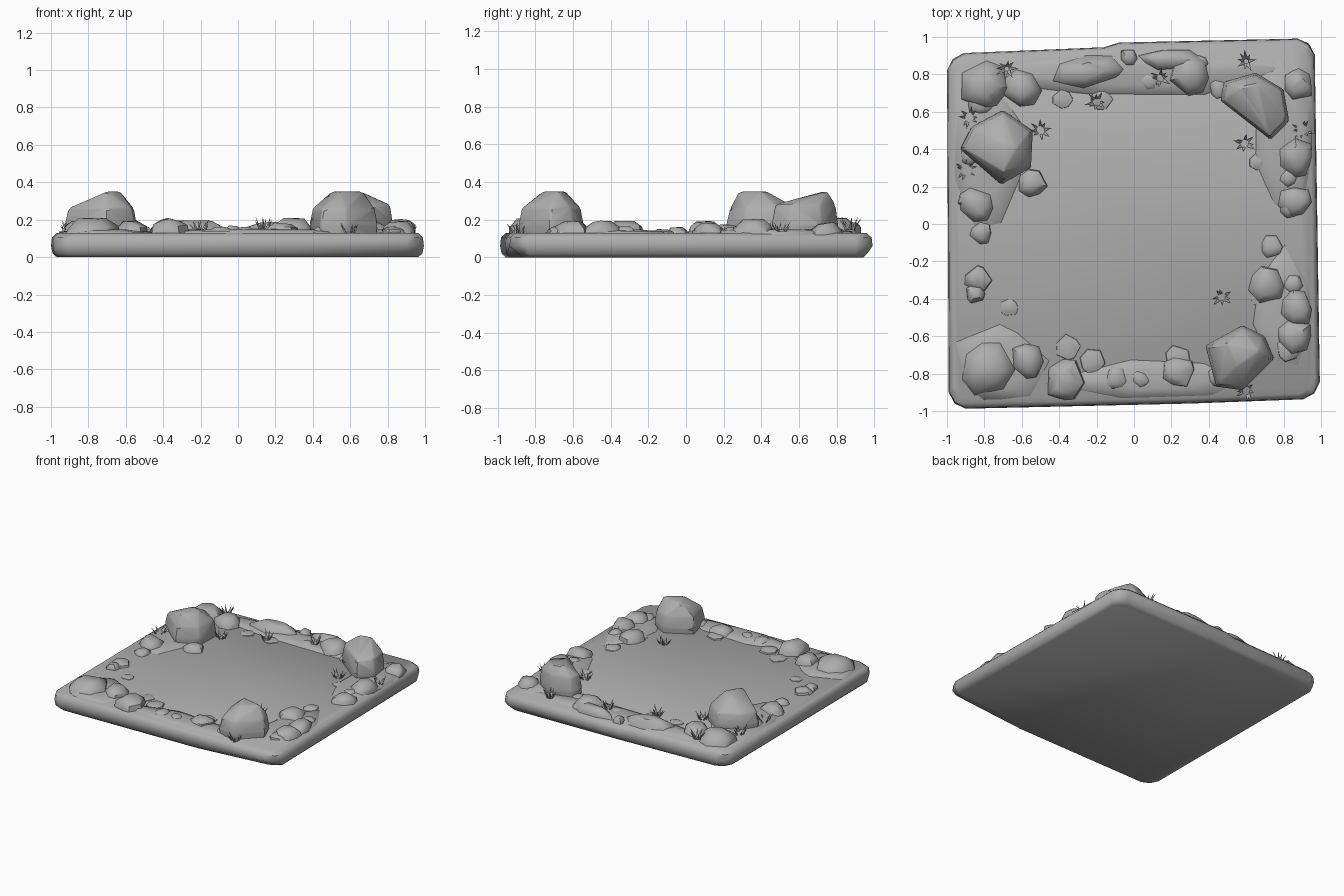
import bpy, bmesh, math, random
from mathutils import Vector

if "Cube" in bpy.data.objects:
    bpy.data.objects.remove(bpy.data.objects["Cube"])

random.seed(7)
stone = bpy.data.materials.new("grey_stone")
stone.diffuse_color = (0.42, 0.42, 0.42, 1)
stone.use_nodes = True
stone.node_tree.nodes["Principled BSDF"].inputs["Base Color"].default_value = stone.diffuse_color


def finish(bm, name, angle=40):
    bmesh.ops.recalc_face_normals(bm, faces=bm.faces)
    me = bpy.data.meshes.new(name)
    bm.to_mesh(me)
    bm.free()
    me.materials.append(stone)
    ob = bpy.data.objects.new(name, me)
    bpy.context.collection.objects.link(ob)
    bpy.ops.object.select_all(action='DESELECT')
    ob.select_set(True)
    bpy.context.view_layer.objects.active = ob
    bpy.ops.object.shade_smooth_by_angle(angle=math.radians(angle))


def add_hull(bm, pts):
    vs = [bm.verts.new(p) for p in pts]
    res = bmesh.ops.convex_hull(bm, input=vs)
    junk = {g for g in res["geom_interior"] + res["geom_unused"]
            if isinstance(g, bmesh.types.BMVert)}
    bmesh.ops.delete(bm, geom=list(junk), context='VERTS')


# Slab: stacked rings of a worn square outline with cut corners
corners = [(-0.99, -0.99), (0.995, -0.935), (0.965, 0.995), (-1.0, 0.91)]
outline = []
for i, c in enumerate(corners):
    here = Vector(c)
    back = (Vector(corners[i - 1]) - here).normalized()
    ahead = (Vector(corners[(i + 1) % 4]) - here).normalized()
    outline += [here + back * 0.09, here + (back + ahead) * 0.03, here + ahead * 0.09]
    if i == 0:
        outline.append(Vector((0.3, -0.96)))      # start of the front chip
    if i == 2:
        outline += [Vector((-0.08, 0.97)), Vector((-0.16, 0.945))]  # step in the back edge

bm = bmesh.new()
rings = []
for z, inset in ((0, 0.03), (0.02, 0.008), (0.06, 0), (0.105, 0.005), (0.128, 0.03)):
    ring = []
    for p in outline:
        px, py = p * (1 - inset)
        if z < 0.05 and p.y < -0.85 and p.x > 0.5:
            py += 0.04     # undercut of the lower front edge
        if z < 0.05 and p.y > 0.96:
            py -= 0.02     # undercut of the lower back edge
        ring.append(bm.verts.new((px, py, z)))
    rings.append(ring)
n = len(outline)
for a, b in zip(rings, rings[1:]):
    for i in range(n):
        j = (i + 1) % n
        bm.faces.new((a[i], a[j], b[j], b[i]))
bm.faces.new(rings[0])
bm.faces.new(rings[-1])
finish(bm, "slab", 45)


# Boulders: footprint, shoulder ring and crown points wrapped in a hull
def boulder(name, foot, shoulder, crown):
    mid = sum((Vector(p) for p in foot), Vector((0, 0))) / len(foot)
    pts = []
    for p in foot:
        for k, z in ((0.95, 0.1), (1.0, 0.17), (0.9, shoulder)):
            pts.append((*(mid + (Vector(p) - mid) * k), z))
    pts += [(x, y, 0.35) for x, y in crown]
    bm = bmesh.new()
    add_hull(bm, pts)
    bmesh.ops.bevel(bm, geom=bm.edges[:], offset=0.008, segments=1, affect='EDGES')
    finish(bm, name, 32)


boulder("left_boulder",
        [(-0.93, 0.40), (-0.87, 0.52), (-0.70, 0.61), (-0.54, 0.50), (-0.55, 0.30), (-0.71, 0.21)],
        0.26, [(-0.70, 0.43), (-0.63, 0.40), (-0.70, 0.28)])
boulder("back_boulder",
        [(0.46, 0.66), (0.48, 0.76), (0.65, 0.81), (0.80, 0.72), (0.83, 0.55), (0.73, 0.45)],
        0.28, [(0.57, 0.73), (0.66, 0.75)])
boulder("front_boulder",
        [(0.38, -0.65), (0.44, -0.87), (0.58, -0.89), (0.75, -0.72), (0.70, -0.60), (0.58, -0.54)],
        0.26, [(0.50, -0.64), (0.55, -0.76), (0.67, -0.68)])


# Low rocks: faceted mounds half buried in the slab
def mound(bm, x, y, r, top, stretch=1.0, turn=0.0):
    pts = []
    rise = top - 0.125
    for i in range(7):
        a = 2 * math.pi * i / 7 + random.uniform(-0.25, 0.25)
        d = r * random.uniform(0.88, 1.12)
        for k, z in ((1.0, 0.115), (0.9, 0.125 + rise * random.uniform(0.3, 0.6)),
                     (0.5, top - rise * random.uniform(0, 0.2))):
            u, v = d * k * math.cos(a) * stretch, d * k * math.sin(a)
            px = x + u * math.cos(turn) - v * math.sin(turn)
            py = y + u * math.sin(turn) + v * math.cos(turn)
            pts.append((max(-0.96, min(0.95, px)), max(-0.94, min(0.93, py)), z))
    add_hull(bm, pts)


# Large rim rocks (x, y, radius); wider ones stand higher
bm = bmesh.new()
for x, y, r in ((-0.79, 0.74, 0.14), (-0.60, 0.73, 0.11), (-0.54, 0.22, 0.08), (-0.84, 0.10, 0.10),
                (-0.79, -0.78, 0.16), (-0.57, -0.73, 0.10), (-0.37, -0.84, 0.12), (0.24, -0.79, 0.09),
                (0.87, -0.45, 0.10), (0.86, -0.60, 0.10), (0.71, -0.33, 0.10), (0.87, 0.36, 0.11),
                (0.86, 0.12, 0.09), (0.30, 0.80, 0.12), (0.88, 0.74, 0.09)):
    mound(bm, x, y, r, min(0.21, 0.11 + r * 0.85))
mound(bm, -0.25, 0.82, 0.09, 0.20, 2.5, 0.08)   # long bank on the back rim
mound(bm, 0.20, 0.88, 0.06, 0.19, 3.0, 0.03)
finish(bm, "rim_rocks", 42)

# Small stones strewn around the rim, lower towards the bare middle
bm = bmesh.new()
for i in range(32):
    a = 2 * math.pi * (i + random.random() * 0.7) / 32
    d = random.uniform(0.66, 0.90) / max(abs(math.cos(a)), abs(math.sin(a)))
    x, y = d * math.cos(a), d * math.sin(a)
    edge = max(abs(x), abs(y))
    mound(bm, x, y, random.uniform(0.05, 0.08), 0.14 + (edge - 0.66) * 0.14)
finish(bm, "small_stones", 42)

# Earth banks that rise gently towards the rim
bm = bmesh.new()
for x, y, r, s, t in ((-0.78, 0.35, 0.19, 2.4, 1.57), (-0.72, -0.75, 0.22, 1.2, 0),
                      (0.80, -0.45, 0.16, 2.2, 1.57), (0.80, 0.45, 0.18, 2.4, 1.57),
                      (0.0, 0.80, 0.13, 6.0, 0.03), (0.15, -0.83, 0.11, 4.5, 0.02)):
    mound(bm, x, y, r, 0.15, s, t)
finish(bm, "earth_banks", 60)

# Grass tufts: thin three-sided blades leaning outwards
bm = bmesh.new()
for x, y in ((-0.88, 0.57), (-0.90, 0.29), (-0.50, 0.50), (-0.68, 0.83), (-0.20, 0.65), (0.14, 0.78),
             (0.60, 0.87), (0.90, 0.50), (0.59, 0.43), (0.47, -0.39), (0.60, -0.89)):
    z = 0.13 + max(0, y - 0.5) * 0.08
    for i in range(8):
        a = 2 * math.pi * i / 8 + random.uniform(-0.3, 0.3)
        out = Vector((math.cos(a), math.sin(a), 0))
        side = Vector((-out.y, out.x, 0)) * 0.011
        root = Vector((x, y, z - 0.015)) + out * 0.012
        tip = root + out * random.uniform(0.03, 0.055) + Vector((0, 0, random.uniform(0.05, 0.08)))
        add_hull(bm, [root - side, root + side, root + out * 0.014, tip])
finish(bm, "grass_tufts", 30)
